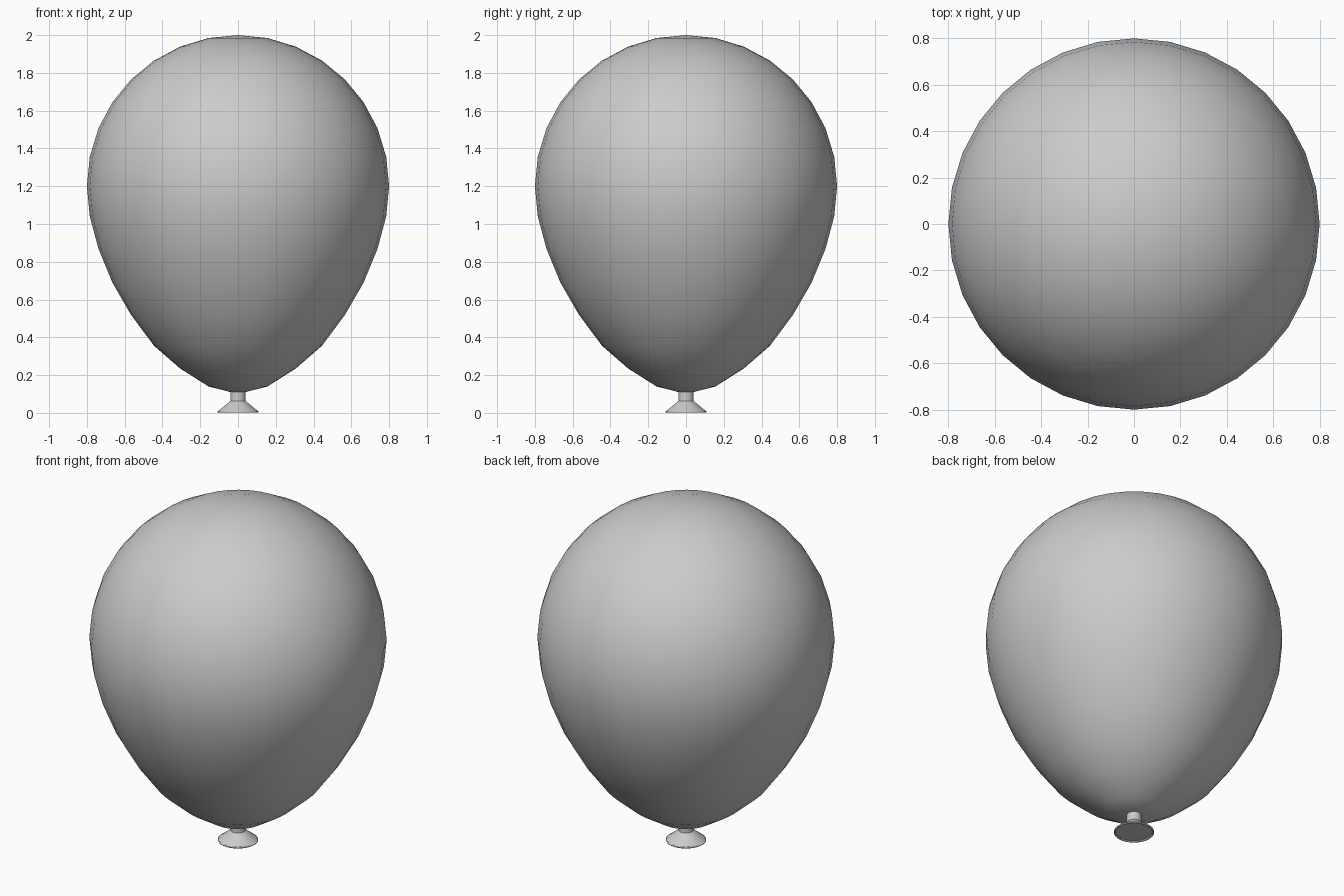
import bpy, bmesh, math

if "Cube" in bpy.data.objects:
    bpy.data.objects.remove(bpy.data.objects["Cube"])


def lathe(name, profile, sides):
    """Spin a bottom-to-top (radius, z) profile round the z axis."""
    bm = bmesh.new()
    rings = []
    for r, z in profile:
        if r == 0:
            rings.append([bm.verts.new((0, 0, z))])
        else:
            rings.append([bm.verts.new((r * math.cos(2 * math.pi * i / sides),
                                        r * math.sin(2 * math.pi * i / sides), z))
                          for i in range(sides)])
    for a, b in zip(rings, rings[1:]):
        for i in range(sides):
            j = (i + 1) % sides
            quad = [a[i % len(a)], a[j % len(a)], b[j % len(b)], b[i % len(b)]]
            bm.faces.new(list(dict.fromkeys(quad)))
    bmesh.ops.recalc_face_normals(bm, faces=bm.faces)
    mesh = bpy.data.meshes.new(name)
    bm.to_mesh(mesh)
    bm.free()
    obj = bpy.data.objects.new(name, mesh)
    bpy.context.collection.objects.link(obj)
    bpy.ops.object.select_all(action='DESELECT')
    obj.select_set(True)
    bpy.context.view_layer.objects.active = obj
    bpy.ops.object.shade_smooth_by_angle(angle=math.radians(30))
    return obj


# Balloon body: round upper half, stretched and tapering lower half
R, MID = 0.8, 1.2
lower_z = [0.1, 0.14, 0.235, 0.355, 0.518, 0.69, 0.87, 1.04]
body = [(R * math.sin(math.pi * k / 16), z) for k, z in enumerate(lower_z)]
body += [(R * math.cos(math.pi * k / 16), MID + R * math.sin(math.pi * k / 16))
         for k in range(8)]
body.append((0, MID + R))
lathe("balloon_body", body, 32)

# Short tied neck
lathe("neck", [(0, 0.055), (0.04, 0.055), (0.04, 0.12), (0, 0.12)], 32)

# Flared mouth below the knot
lathe("mouth_flare", [(0, 0.01), (0.105, 0.01), (0.04, 0.063), (0, 0.063)], 32)

# Thin rolled lip
bpy.ops.mesh.primitive_torus_add(major_radius=0.104, minor_radius=0.005,
                                 major_segments=32, minor_segments=8,
                                 location=(0, 0, 0.006))
lip = bpy.context.object
lip.name = "lip"
bpy.ops.object.shade_smooth()
